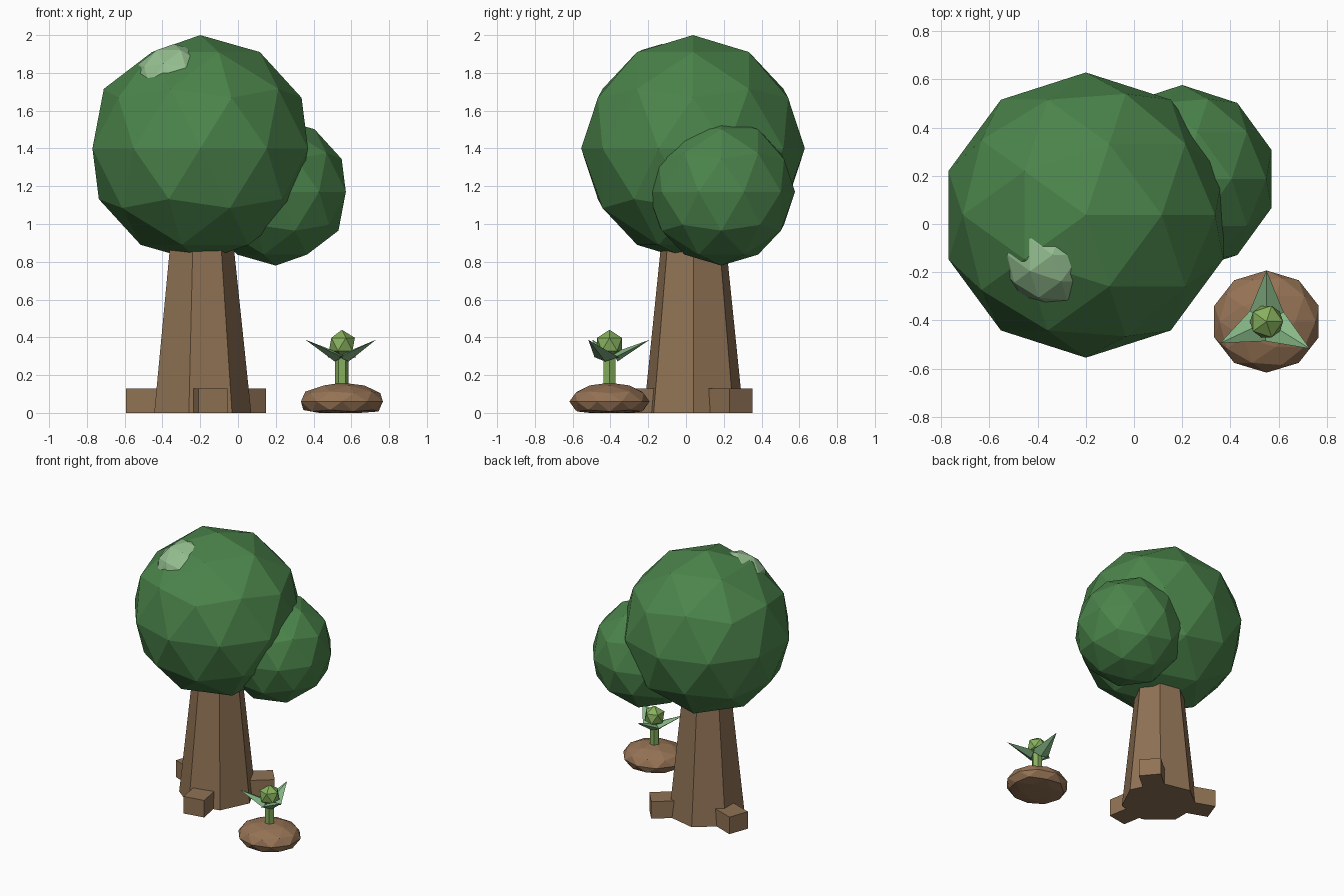
import bpy, bmesh, math
from mathutils import Vector, Matrix

if "Cube" in bpy.data.objects:
    bpy.data.objects.remove(bpy.data.objects["Cube"])


def material(name, rgb):
    m = bpy.data.materials.new(name)
    m.diffuse_color = (*rgb, 1)
    m.use_nodes = True
    m.node_tree.nodes["Principled BSDF"].inputs["Base Color"].default_value = m.diffuse_color
    return m


BARK = material("bark", (0.28, 0.17, 0.09))
FOLIAGE = material("foliage", (0.07, 0.23, 0.07))
LIGHT = material("light_foliage", (0.30, 0.52, 0.28))
SOIL = material("soil", (0.30, 0.17, 0.09))
LEAF = material("leaf", (0.24, 0.48, 0.24))
BUD = material("bud", (0.24, 0.43, 0.11))


def finish(name, bm, mat):
    bmesh.ops.recalc_face_normals(bm, faces=bm.faces)
    mesh = bpy.data.meshes.new(name)
    bm.to_mesh(mesh)
    bm.free()
    mesh.materials.append(mat)
    ob = bpy.data.objects.new(name, mesh)
    bpy.context.collection.objects.link(ob)
    return ob


def ball(name, centre, scale, mat, subdiv=2, floor=False):
    bm = bmesh.new()
    bmesh.ops.create_icosphere(
        bm, subdivisions=subdiv, radius=1,
        matrix=Matrix.LocRotScale(Vector(centre), None, Vector(scale)))
    if floor:  # flatten whatever dips below the ground
        for v in bm.verts:
            v.co.z = max(v.co.z, 0)
    return finish(name, bm, mat)


def prism(name, centre, sides, r0, r1, z0, z1, mat):
    bm = bmesh.new()
    rings = []
    for r, z in ((r0, z0), (r1, z1)):
        rings.append([bm.verts.new((centre[0] + r * math.cos(a), centre[1] + r * math.sin(a), z))
                      for a in (math.tau * i / sides for i in range(sides))])
    lo, hi = rings
    bm.faces.new(lo)
    bm.faces.new(hi)
    for i in range(sides):
        j = (i + 1) % sides
        bm.faces.new((lo[i], lo[j], hi[j], hi[i]))
    return finish(name, bm, mat)


# Tree: seven-sided tapered trunk and three block roots
TREE = (-0.2, 0.04)
prism("trunk", TREE, 7, 0.27, 0.165, 0, 1.0, BARK)
for i in range(3):
    a = math.radians(40 + 120 * i)
    bm = bmesh.new()
    bmesh.ops.create_cube(bm, size=1, matrix=Matrix.LocRotScale(
        Vector((TREE[0] + 0.27 * math.cos(a), TREE[1] + 0.27 * math.sin(a), 0.065)),
        Matrix.Rotation(a, 3, 'Z'), Vector((0.24, 0.157, 0.13))))
    finish(f"root_{i + 1}", bm, BARK)

# Tree: foliage masses and the pale highlight clump
ball("main_foliage", (-0.2, 0.037, 1.4), (0.6, 0.592, 0.6), FOLIAGE)
ball("side_foliage", (0.2, 0.187, 1.17), (0.39, 0.39, 0.39), FOLIAGE)
ball("highlight_clump", (-0.338, -0.128, 1.733), (0.22, 0.22, 0.22), LIGHT)

# Sprout: soil mound, stem and bud
SPROUT = (0.55, -0.405)
ball("soil_mound", (*SPROUT, 0.06), (0.228, 0.212, 0.1), SOIL, floor=True)
prism("sprout_stem", SPROUT, 6, 0.036, 0.036, 0.12, 0.32, BUD)
ball("sprout_bud", (*SPROUT, 0.363), (0.077, 0.077, 0.077), BUD, subdiv=1)

# Sprout: three flattened pointed leaves, tilted up and outwards
for i, deg in enumerate((90, 205, -32)):
    rot = Matrix.Translation((*SPROUT, 0)) @ Matrix.Rotation(math.radians(deg), 4, 'Z')
    bm = bmesh.new()
    tip = bm.verts.new((0.212, 0, 0.387))
    base = [bm.verts.new(p) for p in ((0.03, 0.075, 0.295), (0.018, 0, 0.318),
                                      (0.03, -0.075, 0.295), (0.042, 0, 0.272))]
    bm.faces.new(base)
    for k in range(4):
        bm.faces.new((base[k], base[(k + 1) % 4], tip))
    bm.transform(rot)
    finish(f"sprout_leaf_{i + 1}", bm, LEAF)
